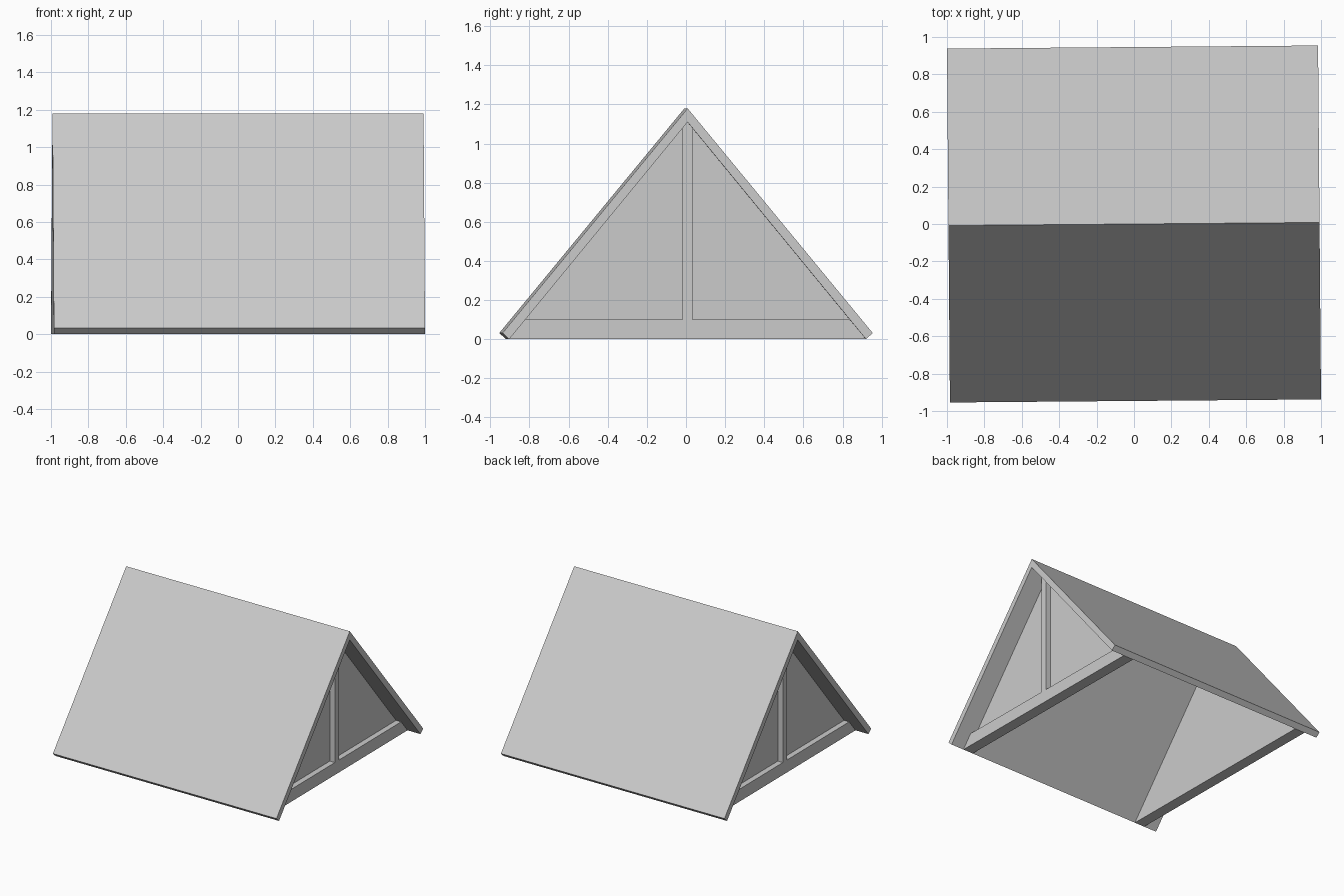
import bpy
import bmesh
from mathutils import Matrix

if "Cube" in bpy.data.objects:
    bpy.data.objects.remove(bpy.data.objects["Cube"])

grey = bpy.data.materials.new("plain grey")
grey.use_nodes = True
grey.diffuse_color = (0.6, 0.6, 0.6, 1)
grey.node_tree.nodes["Principled BSDF"].inputs["Base Color"].default_value = (0.6, 0.6, 0.6, 1)

TURN = Matrix.Rotation(0.0083, 4, "Z")  # the whole roof is turned very slightly
LENGTH = 0.992                          # half length along the ridge
FOOT, PEAK = 0.912, 1.11                # inner triangle half width and height


def inner_y(z):
    """Half width of the space under the roof at height z."""
    return FOOT * (1 - z / PEAK)


def prism(name, profile, x0, x1):
    """Extrude a closed (y, z) profile from x0 to x1."""
    bm = bmesh.new()
    face = bm.faces.new([bm.verts.new((x0, y, z)) for y, z in profile])
    out = bmesh.ops.extrude_face_region(bm, geom=[face])
    verts = [v for v in out["geom"] if isinstance(v, bmesh.types.BMVert)]
    bmesh.ops.translate(bm, verts=verts, vec=(x1 - x0, 0, 0))
    bmesh.ops.recalc_face_normals(bm, faces=bm.faces)
    bm.transform(TURN)
    mesh = bpy.data.meshes.new(name)
    bm.to_mesh(mesh)
    bm.free()
    mesh.materials.append(grey)
    obj = bpy.data.objects.new(name, mesh)
    bpy.context.collection.objects.link(obj)
    return obj


# Two sloping roof slabs meeting at the ridge
for name, s in (("front_roof_slab", -1), ("back_roof_slab", 1)):
    prism(name, [(0, 1.18), (s * 0.946, 0.032), (s * FOOT, 0), (0, PEAK)], -LENGTH, LENGTH)

# Recessed gable at each end: wall panel, bottom beam and centre post
OUTER, WALL, INNER = LENGTH - 0.115, LENGTH - 0.16, LENGTH - 0.205
BEAM, POST = 0.1, 0.025
post_top = PEAK * (1 - POST / FOOT)
for side, s in (("right", -1), ("left", 1)):
    prism(side + "_gable_wall",
          [(-inner_y(BEAM), BEAM), (inner_y(BEAM), BEAM), (0, PEAK)], s * INNER, s * WALL)
    prism(side + "_gable_beam",
          [(-FOOT, 0), (FOOT, 0), (inner_y(BEAM), BEAM), (-inner_y(BEAM), BEAM)],
          s * INNER, s * OUTER)
    prism(side + "_gable_post",
          [(-POST, BEAM), (POST, BEAM), (POST, post_top), (0, PEAK), (-POST, post_top)],
          s * WALL, s * OUTER)
